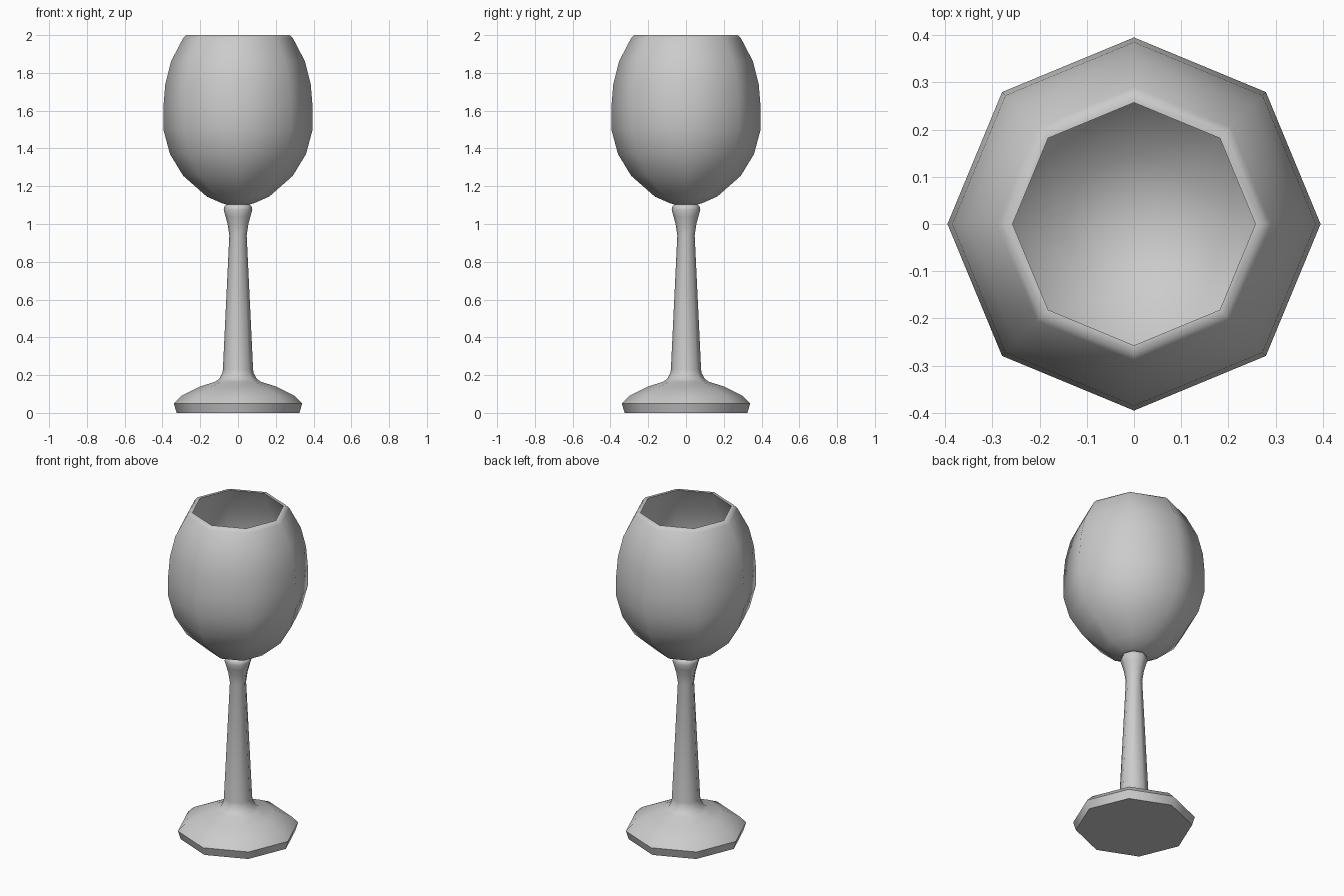
import bpy
import bmesh
import math

SIDES = 8

cube = bpy.data.objects.get("Cube")
if cube:
    bpy.data.objects.remove(cube, do_unlink=True)

# Plain grey finish
grey = bpy.data.materials.new("plain_grey")
grey.use_nodes = True
colour = (0.6, 0.6, 0.6, 1)
grey.diffuse_color = colour
grey.node_tree.nodes["Principled BSDF"].inputs["Base Color"].default_value = colour


def lathe(name, profile):
    """Spin (radius, height) points into a smooth-shaded eight-sided solid."""
    bm = bmesh.new()
    rings = []
    for r, z in profile:
        angles = [2 * math.pi * i / SIDES for i in range(SIDES)]
        rings.append([bm.verts.new((r * math.cos(a), r * math.sin(a), z)) for a in angles])
    for low, high in zip(rings, rings[1:]):
        for i in range(SIDES):
            j = (i + 1) % SIDES
            bm.faces.new((low[i], low[j], high[j], high[i]))
    # Close both ends
    bm.faces.new(rings[0][::-1])
    bm.faces.new(rings[-1])
    bmesh.ops.recalc_face_normals(bm, faces=bm.faces)
    mesh = bpy.data.meshes.new(name)
    bm.to_mesh(mesh)
    bm.free()
    mesh.materials.append(grey)
    obj = bpy.data.objects.new(name, mesh)
    bpy.context.collection.objects.link(obj)
    bpy.ops.object.select_all(action='DESELECT')
    obj.select_set(True)
    bpy.context.view_layer.objects.active = obj
    bpy.ops.object.shade_smooth_by_angle(angle=math.radians(58))
    return obj


# Foot flaring into the tapered stem, with a flared collar on top
lathe("foot_and_stem", [
    (0.325, 0), (0.34, 0.05), (0.3, 0.09), (0.2, 0.14), (0.12, 0.165),
    (0.1, 0.18), (0.083, 0.21), (0.08, 0.23), (0.046, 0.94), (0.055, 1.0),
    (0.066, 1.04), (0.076, 1.075), (0.072, 1.095), (0.055, 1.105),
])

# Bowl: outer wall, rim, then inner wall down to the inside floor
lathe("bowl", [
    (0.05, 1.1), (0.085, 1.11), (0.165, 1.145), (0.29, 1.255), (0.36, 1.37),
    (0.395, 1.5), (0.395, 1.62), (0.385, 1.74), (0.355, 1.86), (0.29, 1.985),
    (0.275, 2.0), (0.257, 2.0), (0.325, 1.86), (0.355, 1.74), (0.367, 1.62),
    (0.367, 1.5), (0.33, 1.38), (0.265, 1.275), (0.15, 1.175), (0.06, 1.14),
])
